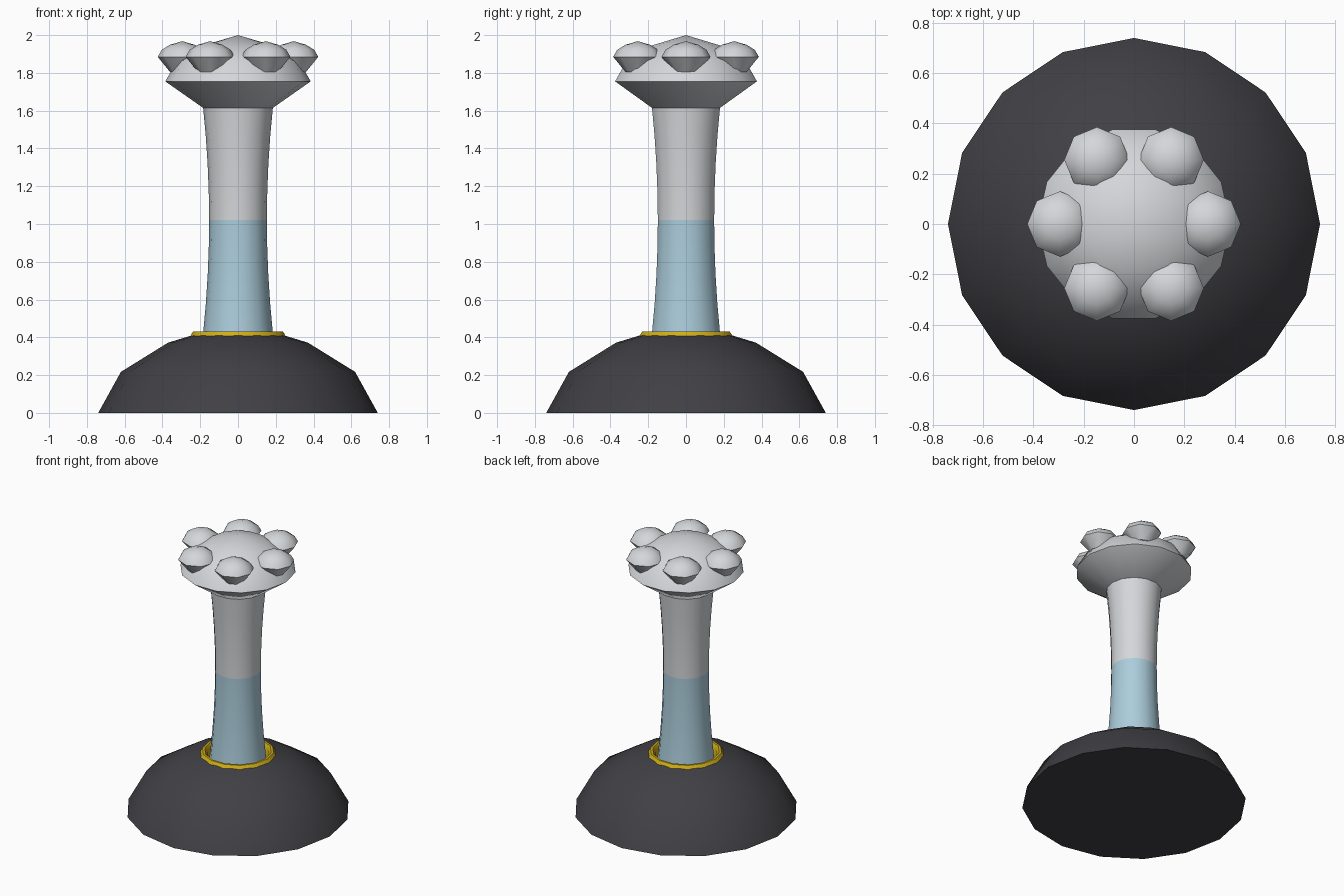
import bpy, bmesh, math

if "Cube" in bpy.data.objects:
    bpy.data.objects.remove(bpy.data.objects["Cube"])


def material(name, rgb):
    m = bpy.data.materials.new(name)
    m.diffuse_color = (*rgb, 1.0)
    m.use_nodes = True
    m.node_tree.nodes["Principled BSDF"].inputs["Base Color"].default_value = m.diffuse_color
    return m


GREY = material("light grey", (0.66, 0.68, 0.70))
BLUE = material("pale blue", (0.41, 0.61, 0.71))
DARK = material("charcoal", (0.052, 0.050, 0.058))
YELLOW = material("yellow", (0.62, 0.42, 0.01))


def lathe(name, profile, sides, mats, loc=(0, 0, 0), angle=35, closed=False, rule=None):
    """Revolve (radius, height) points around z; radius 0 makes a pole."""
    bm = bmesh.new()
    rings = []
    for r, z in profile:
        if r == 0:
            rings.append([bm.verts.new((0, 0, z))] * sides)
        else:
            rings.append([bm.verts.new((r * math.cos(math.tau * i / sides),
                                        r * math.sin(math.tau * i / sides), z))
                          for i in range(sides)])
    pairs = list(zip(rings, rings[1:]))
    if closed:
        pairs.append((rings[-1], rings[0]))
    for a, b in pairs:
        for i in range(sides):
            j = (i + 1) % sides
            corners = list(dict.fromkeys((a[i], a[j], b[j], b[i])))
            bm.faces.new(corners)
    if not closed:
        if profile[0][0] > 0:
            bm.faces.new(rings[0][::-1])
        if profile[-1][0] > 0:
            bm.faces.new(rings[-1])
    bmesh.ops.recalc_face_normals(bm, faces=bm.faces)
    if rule:
        for f in bm.faces:
            f.material_index = rule(f.calc_center_median())
    mesh = bpy.data.meshes.new(name)
    bm.to_mesh(mesh)
    bm.free()
    for m in mats:
        mesh.materials.append(m)
    obj = bpy.data.objects.new(name, mesh)
    obj.location = loc
    bpy.context.collection.objects.link(obj)
    bpy.ops.object.select_all(action='DESELECT')
    obj.select_set(True)
    bpy.context.view_layer.objects.active = obj
    bpy.ops.object.shade_smooth_by_angle(angle=math.radians(angle))
    return obj


# Domed base with a recessed socket for the shaft
lathe("base_dome", [(0.74, 0), (0.62, 0.217), (0.37, 0.372), (0.235, 0.413), (0.235, 0.34)],
      16, [DARK])

# Collar ring around the socket
lathe("collar_ring", [(0.254, 0.405), (0.238, 0.43), (0.222, 0.43), (0.205, 0.405),
                      (0.205, 0.335), (0.245, 0.335)], 14, [YELLOW], closed=True)

# Waisted shaft, blue below the waist and grey above
WAIST = 1.02
heights = [0.335, 0.43, 0.58, 0.73, 0.88, WAIST, 1.17, 1.32, 1.47, 1.625]
lathe("shaft", [(0.153 + 0.032 * ((z - WAIST) / 0.6) ** 2, z) for z in heights],
      14, [BLUE, GREY], rule=lambda c: 0 if c.z < WAIST else 1)

# Mushroom-shaped head
lathe("head", [(0.185, 1.615), (0.385, 1.755), (0.322, 1.865), (0.193, 1.943), (0, 2.0)],
      14, [GREY], angle=45)

# Six faceted knobs around the head
for k in range(6):
    a = math.tau * k / 6
    lathe(f"knob_{k + 1}", [(0.065, -0.08), (0.13, 0), (0.109, 0.037), (0.065, 0.064), (0, 0.083)],
          8, [GREY], loc=(0.295 * math.cos(a), 0.295 * math.sin(a), 1.885), angle=45)
